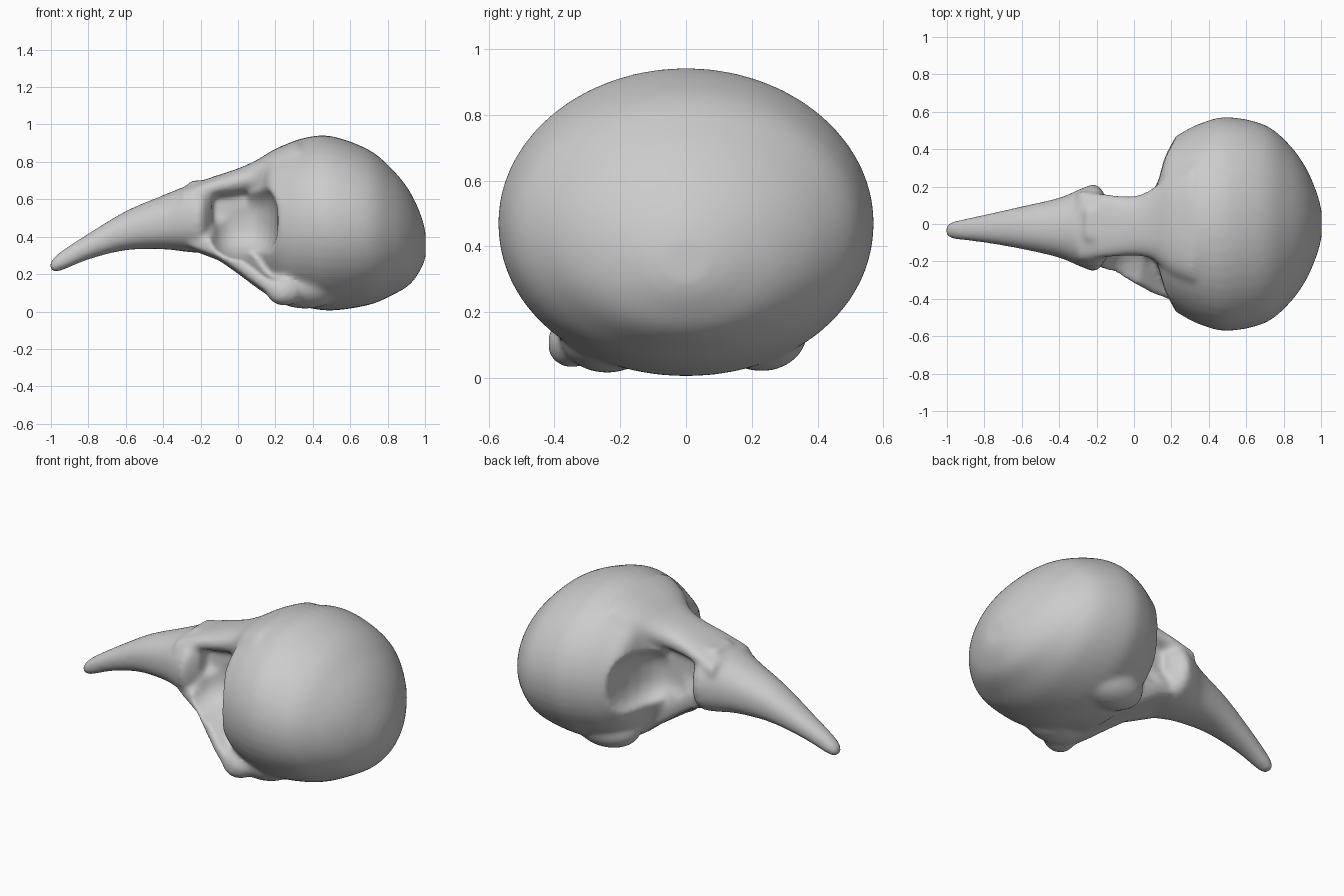
import bpy, bmesh, math
from mathutils import Vector

cube = bpy.data.objects.get("Cube")
if cube:
    bpy.data.objects.remove(cube, do_unlink=True)

bone = bpy.data.materials.new("bone_grey")
bone.use_nodes = True
colour = (0.6, 0.6, 0.6, 1)
bone.diffuse_color = colour
bone.node_tree.nodes["Principled BSDF"].inputs["Base Color"].default_value = colour

bm = bmesh.new()


def skin(rings):
    """Join equal-sized rings of points into a closed body."""
    loops = [[bm.verts.new(p) for p in ring] for ring in rings]
    n = len(loops[0])
    faces = [bm.faces.new((a[i], a[(i + 1) % n], b[(i + 1) % n], b[i]))
             for a, b in zip(loops, loops[1:]) for i in range(n)]
    faces += [bm.faces.new(loops[0][::-1]), bm.faces.new(loops[-1])]
    bmesh.ops.recalc_face_normals(bm, faces=faces)


def smooth_stations(rows, steps=4):
    """Catmull-Rom interpolation through the station rows."""
    out = []
    for i in range(len(rows) - 1):
        a, b, c, d = (rows[min(max(j, 0), len(rows) - 1)] for j in range(i - 1, i + 3))
        for s in range(steps):
            t = s / steps
            out.append([q + 0.5 * t * (r - p + t * (2 * p - 5 * q + 4 * r - u
                        + t * (3 * (q - r) + u - p))) for p, q, r, u in zip(a, b, c, d)])
    return out + [rows[-1]]


def loft(rows, upper=2.4, lower=2.4, sides=48):
    """Rows are x, top, bottom, half width, centre y."""
    rings = []
    for x, top, bottom, half, cy in smooth_stations(rows):
        ring = []
        for k in range(sides):
            c, s = math.cos(math.tau * k / sides), math.sin(math.tau * k / sides)
            e = 2 / (upper if s > 0 else lower)
            ring.append((x, cy + half * math.copysign(abs(c) ** e, c),
                         (top + bottom) / 2 + (top - bottom) / 2 * math.copysign(abs(s) ** e, s)))
        rings.append(ring)
    skin(rings)


def ball(target, centre, radii, power=2.0):
    """Ellipsoid; a higher power makes it boxier."""
    verts = bmesh.ops.create_uvsphere(target, u_segments=32, v_segments=20, radius=1)["verts"]
    for v in verts:
        p = v.co / sum(abs(a) ** power for a in v.co) ** (1 / power)
        v.co = Vector(centre) + Vector(a * b for a, b in zip(p, radii))


def make_object(name, source):
    mesh = bpy.data.meshes.new(name)
    source.to_mesh(mesh)
    source.free()
    mesh.materials.append(bone)
    obj = bpy.data.objects.new(name, mesh)
    bpy.context.collection.objects.link(obj)
    return obj


# Braincase
loft([(.06, .76, .2, .17, 0), (.12, .8, .16, .25, 0), (.17, .845, .11, .42, 0),
      (.25, .89, .045, .485, 0), (.36, .93, .022, .54, 0), (.5, .938, .005, .572, 0),
      (.7, .865, .035, .53, 0), (.83, .755, .09, .425, 0), (.92, .64, .145, .3, 0),
      (.98, .51, .23, .16, 0), (1.003, .42, .29, .07, 0)], 2.0, 2.05)

# Beak and face
loft([(-1.005, .26, .22, .032, -.035), (-.96, .312, .213, .048, -.033),
      (-.8, .417, .278, .075, -.025), (-.6, .537, .328, .114, -.02),
      (-.4, .622, .333, .16, -.02), (-.28, .67, .32, .21, -.02),
      (-.2, .69, .315, .23, -.02), (-.14, .69, .34, .15, -.02)], 2.2, 2.4)

# Roof between the eye sockets
loft([(-.3, .66, .54, .19, -.01), (-.15, .715, .6, .17, -.01), (0, .765, .62, .16, -.01),
      (.1, .81, .64, .19, 0), (.2, .87, .66, .27, 0), (.32, .92, .68, .32, 0)])

# Socket wall, sloping out to the cheek on one side
rings = []
for x, b, o in [(-.26, .33, -.2), (-.1, .27, -.26), (0, .2, -.315), (.1, .125, -.37), (.24, .03, -.42)]:
    rings.append([(x, y, z) for y, z in (
        (.08, .7), (.08, .5), (.13, b + .12), (.12, b + .04), (o + .1, b), (o, b + .02),
        (o, b + .09), (-.17, b + .16), (-.09, .5), (-.08, .7))])
skin(rings)

# Jaw corners blending into the braincase
ball(bm, (.36, -.24, .14), (.2, .15, .125))
ball(bm, (.36, .23, .14), (.2, .14, .12))
ball(bm, (.25, -.35, .11), (.1, .07, .08))
skull = make_object("bird_skull", bm)

# Rounded eye sockets
holes = bmesh.new()
for side in (-1, 1):
    ball(holes, (.015, side * .56, .485), (.2, .48, .22), 2.8)
cutter = make_object("eye_socket_cutter", holes)
cutter.hide_render = True
cutter.hide_set(True)


def fuse(size):
    remesh = skull.modifiers.new("fuse", "REMESH")
    remesh.mode = "VOXEL"
    remesh.voxel_size = size
    remesh.use_smooth_shade = True


# Fuse the parts, carve the sockets and soften the surface
fuse(0.014)
carve = skull.modifiers.new("carve", "BOOLEAN")
carve.operation = "DIFFERENCE"
carve.solver = "EXACT"
carve.object = cutter
fuse(0.013)
soften = skull.modifiers.new("soften", "SMOOTH")
soften.factor = 0.5
soften.iterations = 12
